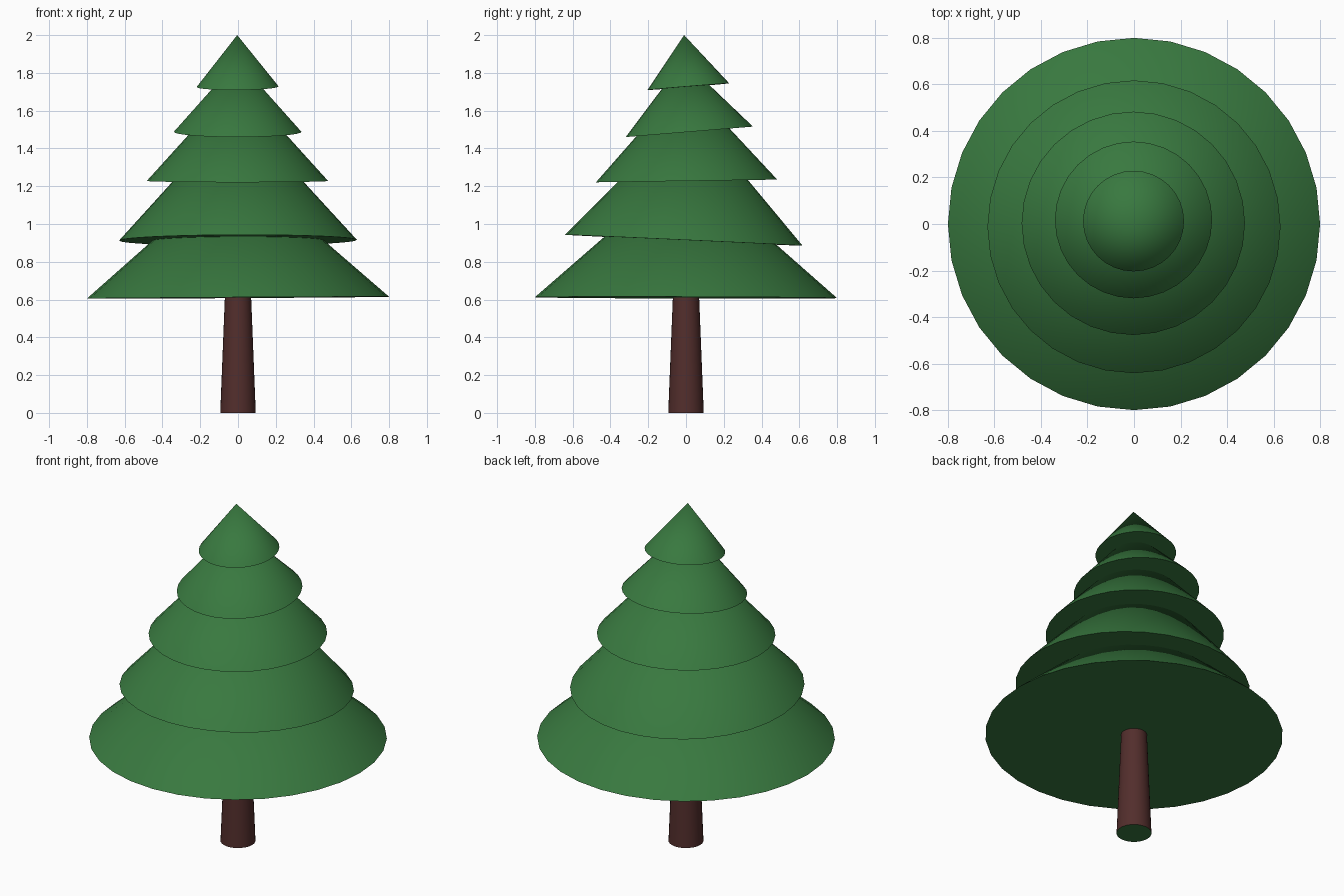
import bpy, bmesh
from mathutils import Matrix

if "Cube" in bpy.data.objects:
    bpy.data.objects.remove(bpy.data.objects["Cube"])


def material(name, color):
    m = bpy.data.materials.new(name)
    m.diffuse_color = color
    m.use_nodes = True
    m.node_tree.nodes["Principled BSDF"].inputs["Base Color"].default_value = m.diffuse_color
    return m


green = material("foliage_green", (0.04, 0.19, 0.05, 1))
brown = material("bark_brown", (0.085, 0.027, 0.025, 1))


def cone(name, r1, r2, height, loc, tilt, sides, mats):
    """Cone standing on its base centre; mats[0] = walls, mats[-1] = flat caps."""
    bm = bmesh.new()
    bmesh.ops.create_cone(bm, cap_ends=True, segments=sides,
                          radius1=r1, radius2=r2, depth=height,
                          matrix=Matrix.Translation((0, 0, height / 2)))
    bmesh.ops.remove_doubles(bm, verts=bm.verts, dist=1e-5)
    for f in bm.faces:
        f.material_index = len(mats) - 1 if len(f.verts) > 4 else 0
    me = bpy.data.meshes.new(name)
    bm.to_mesh(me)
    bm.free()
    for m in mats:
        me.materials.append(m)
    ob = bpy.data.objects.new(name, me)
    ob.location = loc
    ob.rotation_euler = (tilt[0], tilt[1], 0)
    bpy.context.collection.objects.link(ob)
    bpy.ops.object.select_all(action='DESELECT')
    ob.select_set(True)
    bpy.context.view_layer.objects.active = ob
    bpy.ops.object.shade_smooth_by_angle()
    return ob


# Tapered trunk with green end caps
cone("trunk", 0.094, 0.068, 0.65, (0, 0, 0), (0, 0), 32, [brown, green])

# Foliage tiers: radius, height, base centre, tilt about x and y
tiers = [
    (0.80, 0.70, (0, 0, 0.61), (-0.003, -0.006)),
    (0.63, 0.69, (0, -0.012, 0.914), (-0.046, -0.003)),
    (0.48, 0.53, (-0.003, 0.003, 1.228), (0.015, 0)),
    (0.338, 0.38, (-0.002, 0.0175, 1.488), (0.082, 0)),
    (0.217, 0.274, (-0.002, 0.0125, 1.727), (0.082, -0.008)),
]
for i, (r, h, loc, tilt) in enumerate(tiers):
    cone(f"foliage_tier_{i + 1}", r, 0, h, loc, tilt, 32, [green])
